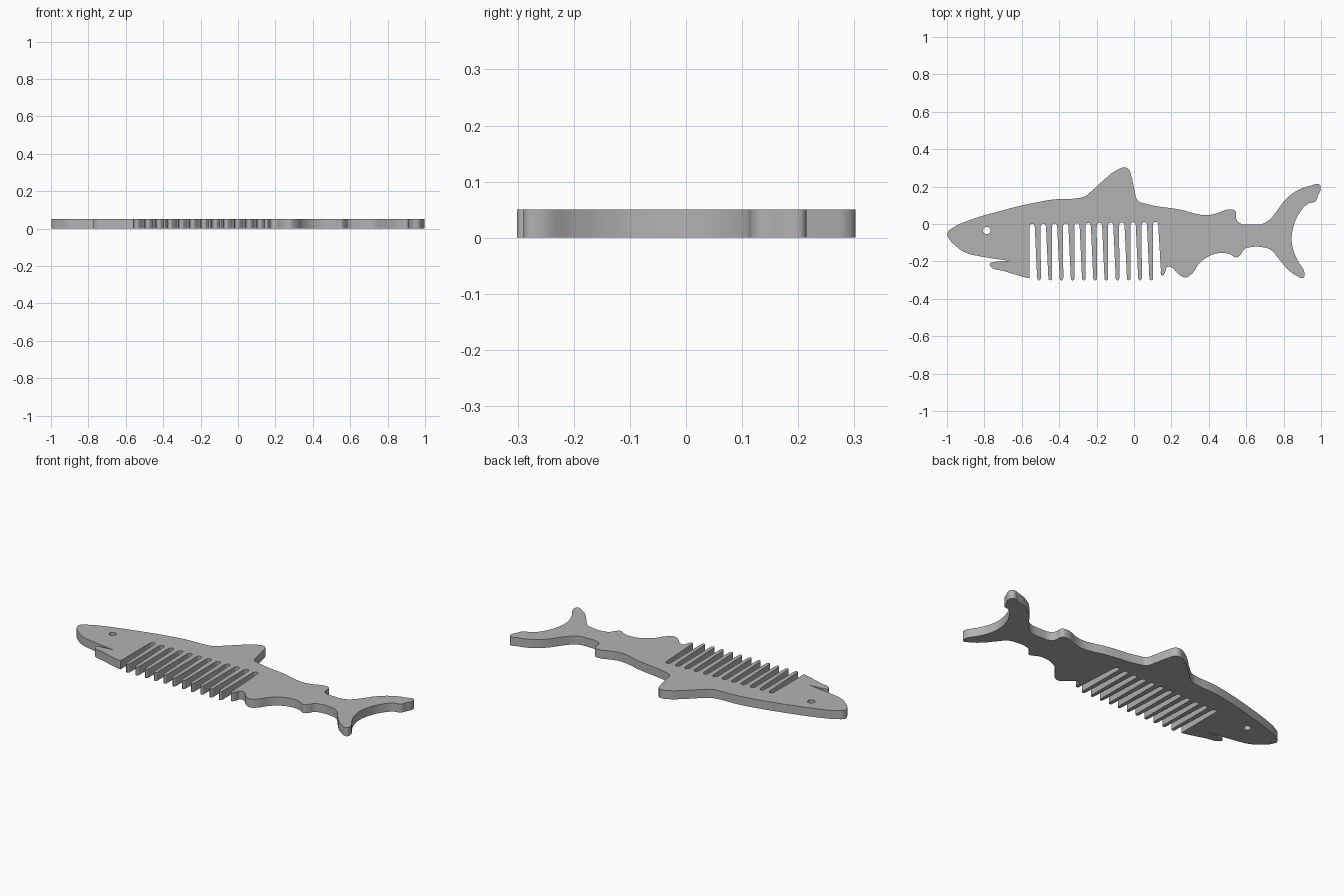
import bpy
import bmesh

THICK = 0.05
PITCH = 0.06
GAPS = 12

cube = bpy.data.objects.get("Cube")
if cube:
    bpy.data.objects.remove(cube, do_unlink=True)

# Smooth stretches of the outline; the ends of each stretch are sharp corners
back = [(-.665, -.197), (-.825, -.172), (-.9, -.153), (-.95, -.12), (-.993, -.07),
        (-.996, -.045), (-.96, -.015), (-.88, .02), (-.72, .068), (-.55, .11),
        (-.42, .132), (-.31, .137), (-.265, .147), (-.222, .18)]
dorsal_fin = [(-.147, .248), (-.094, .287), (-.05, .302), (-.03, .294), (-.013, .25),
              (.003, .18), (.02, .125), (.055, .11)]
rear_back = [(.245, .077), (.38, .047), (.425, .052), (.52, .078), (.542, .068),
             (.546, .03), (.56, .008), (.63, -.003), (.692, .003), (.725, .024)]
tail_fin = [(.762, .067), (.81, .13), (.875, .18), (.945, .205), (.99, .212),
            (.998, .19), (.983, .15), (.97, .122), (.93, .108), (.89, .067),
            (.857, 0), (.843, -.08), (.852, -.14), (.875, -.195), (.912, -.27),
            (.903, -.288), (.87, -.277), (.82, -.24), (.775, -.187), (.73, -.137)]
belly = [(.68, -.123), (.63, -.123), (.59, -.135), (.57, -.163), (.55, -.178),
         (.51, -.16), (.46, -.155), (.405, -.17), (.35, -.21), (.31, -.265),
         (.275, -.285), (.235, -.265), (.2, -.232), (.178, -.23), (.165, -.262),
         (.152, -.276), (.143, -.235)]
jaw = [(-.56, -.288), (-.57, -.288), (-.69, -.253), (-.767, -.227), (-.77, -.212),
       (-.745, -.203)]


def smooth(points):
    """Auto handles for a smooth stretch of outline."""
    return [(p, "AUTO", "AUTO", 0) for p in points]


def corner(points):
    return [(p, "VECTOR", "VECTOR", 0) for p in points]


def round_end(x, y, radius, reach):
    """Two points joined by a rounded cap, straight on both outer sides."""
    return [((x + radius, y), "VECTOR", "FREE", reach),
            ((x - radius, y), "FREE", "VECTOR", reach)]


# Comb teeth, from the belly towards the jaw
teeth = []
for i in reversed(range(GAPS)):
    x = -.545 + PITCH * i
    teeth += round_end(x, -.017 + .001 * i, .0145, .024)
    if i:
        teeth += round_end(x - .023, -.288, .01, -.018)

outline = (corner(back[:1]) + smooth(back[1:] + dorsal_fin + rear_back + tail_fin + belly[:-1])
           + corner(belly[-1:]) + teeth + corner(jaw[:1]) + smooth(jaw[1:]))


def add_loop(curve, points):
    spline = curve.splines.new("BEZIER")
    spline.bezier_points.add(len(points) - 1)
    spline.use_cyclic_u = True
    for bp, ((x, y), left, right, reach) in zip(spline.bezier_points, points):
        bp.co = (x, y, 0)
        bp.handle_left = bp.handle_right = (x, y + reach, 0)
        bp.handle_left_type = left
        bp.handle_right_type = right


# Flat body with a round eye hole, thickened upwards
curve = bpy.data.curves.new("shark_comb", "CURVE")
curve.dimensions = "2D"
curve.fill_mode = "BOTH"
curve.resolution_u = 6
curve.extrude = THICK / 2
add_loop(curve, outline)
r = .02
add_loop(curve, smooth([(-.787 + dx * r, -.035 + dy * r)
                        for dx, dy in ((1, 0), (0, 1), (-1, 0), (0, -1))]))

comb = bpy.data.objects.new("shark_comb", curve)
bpy.context.collection.objects.link(comb)
bpy.ops.object.select_all(action="DESELECT")
comb.select_set(True)
bpy.context.view_layer.objects.active = comb
bpy.ops.object.convert(target="MESH")
comb = bpy.context.object

# Weld the caps to the walls and stand the body on the ground
bm = bmesh.new()
bm.from_mesh(comb.data)
bmesh.ops.remove_doubles(bm, verts=bm.verts, dist=.0002)
bmesh.ops.recalc_face_normals(bm, faces=bm.faces)
bmesh.ops.translate(bm, verts=bm.verts, vec=(0, 0, THICK / 2))
bm.to_mesh(comb.data)
bm.free()
bpy.ops.object.shade_smooth_by_angle(angle=.6)

# Single plain grey
grey = bpy.data.materials.new("plain grey")
grey.use_nodes = True
color = (.45, .45, .45, 1)
grey.diffuse_color = color
grey.node_tree.nodes["Principled BSDF"].inputs["Base Color"].default_value = color
comb.data.materials.clear()
comb.data.materials.append(grey)
